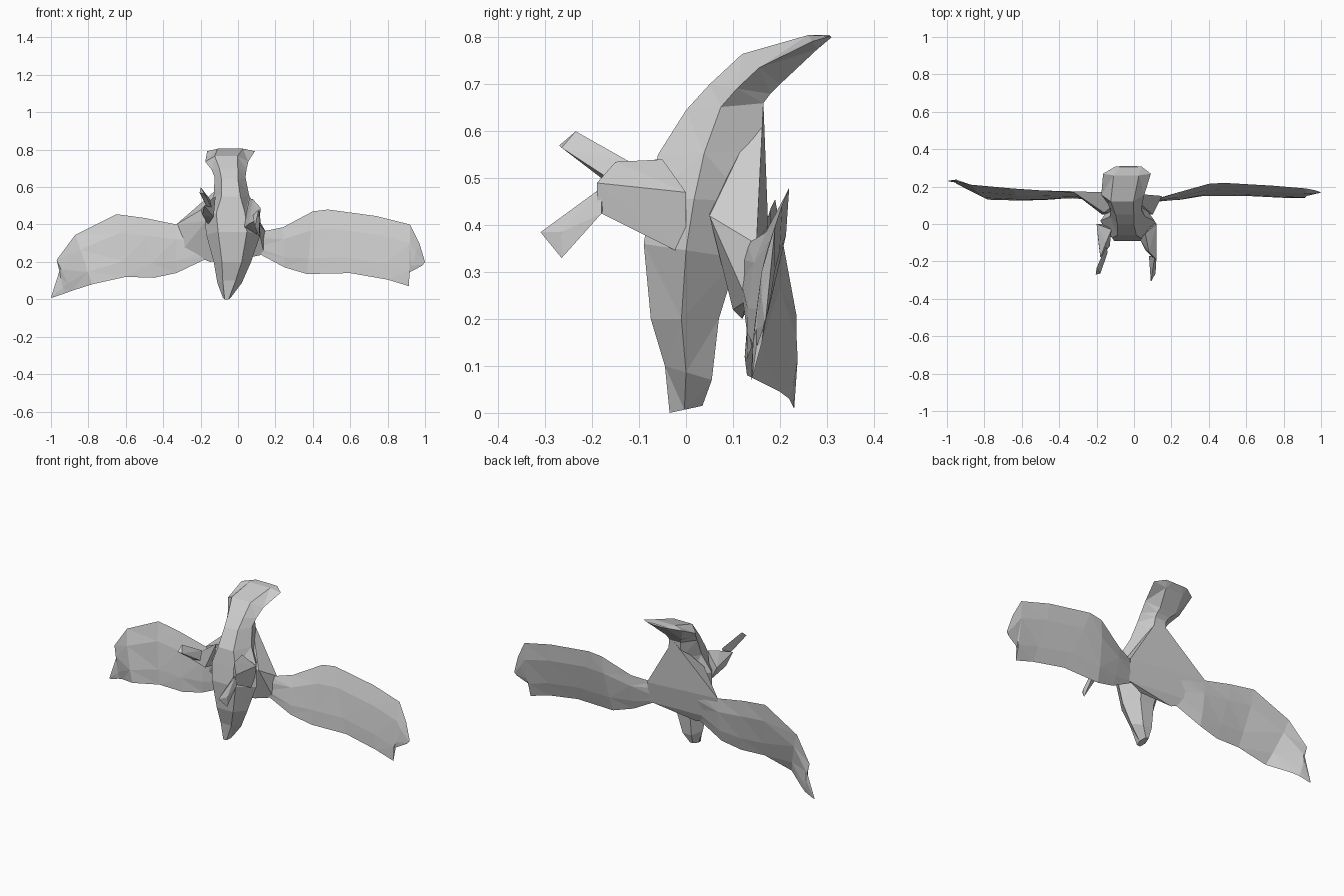
import bpy
import bmesh
from mathutils import Vector

default_cube = bpy.data.objects.get("Cube")
if default_cube:
    bpy.data.objects.remove(default_cube, do_unlink=True)

# One plain grey for the whole bird
grey = bpy.data.materials.new("plain grey")
grey.use_nodes = True
grey.diffuse_color = (.6, .6, .6, 1)
grey.node_tree.nodes["Principled BSDF"].inputs["Base Color"].default_value = (.6, .6, .6, 1)


def finish(name, bm):
    """Turn a bmesh into a flat-shaded object."""
    bmesh.ops.triangulate(bm, faces=bm.faces[:])
    bmesh.ops.recalc_face_normals(bm, faces=bm.faces[:])
    mesh = bpy.data.meshes.new(name)
    bm.to_mesh(mesh)
    bm.free()
    mesh.materials.append(grey)
    obj = bpy.data.objects.new(name, mesh)
    bpy.context.scene.collection.objects.link(obj)
    return obj


def loft(name, rings):
    """Skin a list of rings of points and cap both ends."""
    bm = bmesh.new()
    loops = [[bm.verts.new(point) for point in ring] for ring in rings]
    count = len(loops[0])
    for lower, upper in zip(loops, loops[1:]):
        for i in range(count):
            j = (i + 1) % count
            bm.faces.new((lower[i], lower[j], upper[j], upper[i]))
    bm.faces.new(loops[0][::-1])
    bm.faces.new(loops[-1])
    return finish(name, bm)


def hull(name, points):
    """Faceted solid stretched around a few corner points."""
    bm = bmesh.new()
    for point in points:
        bm.verts.new(point)
    result = bmesh.ops.convex_hull(bm, input=bm.verts[:])
    loose = [v for v in result["geom_interior"] if isinstance(v, bmesh.types.BMVert)]
    bmesh.ops.delete(bm, geom=loose, context="VERTS")
    return finish(name, bm)


def body_ring(front, back, left, right):
    """Six-sided section between a front and a back (y, z) point."""
    front, back = Vector(front), Vector(back)
    ring = []
    for across, depth in ((.22, 0), (.75, 0), (1, .45), (.72, 1), (.28, 1), (0, .45)):
        y, z = front.lerp(back, depth)
        ring.append((left + (right - left) * across, y, z))
    return ring


def wing_ring(top, bottom):
    """Thin section between the leading and trailing edge of a wing."""
    top, bottom = Vector(top), Vector(bottom)
    bulge = Vector((0, min(.014, (top - bottom).length * .06), 0))
    upper, lower = top.lerp(bottom, .3), top.lerp(bottom, .75)
    return [top, upper - bulge, lower - bulge * .7, bottom,
            lower + bulge * .7, upper + bulge]


# Head, trunk and raised tail: front point, back point, x range
loft("body_and_tail", [body_ring(*section) for section in (
    ((-.035, 0), (.035, .015), -.08, -.04),
    ((-.045, .1), (.055, .07), -.11, .02),
    ((-.075, .2), (.07, .2), -.13, .07),
    ((-.09, .36), (.11, .33), -.17, .12),
    ((-.075, .46), (.13, .45), -.18, .11),
    ((-.06, .55), (.16, .56), -.13, .06),
    ((0, .645), (.165, .66), -.125, .04),
    ((.05, .7), (.18, .68), -.14, .045),
    ((.12, .765), (.2, .7), -.175, .055),
    ((.26, .805), (.28, .775), -.165, .09),
    ((.305, .805), (.31, .8), -.1, .04),
)])

# Wings: leading edge point, trailing edge point
wings = {
    "left_wing": (
        ((.12, .13, .36), (.1, .12, .25)),
        ((.24, .17, .385), (.25, .13, .17)),
        ((.4, .215, .47), (.37, .15, .135)),
        ((.48, .22, .48), (.6, .15, .14)),
        ((.74, .205, .445), (.8, .14, .105)),
        ((.92, .19, .4), (.915, .14, .07)),
        ((.97, .18, .3), (.91, .15, .14)),
        ((1, .17, .2), (.985, .165, .18)),
    ),
    "right_wing": (
        ((-.18, .16, .4), (-.12, .12, .24)),
        ((-.33, .17, .4), (-.33, .14, .14)),
        ((-.5, .18, .435), (-.45, .13, .115)),
        ((-.65, .19, .455), (-.6, .125, .12)),
        ((-.87, .21, .345), (-.78, .13, .08)),
        ((-.97, .235, .21), (-.89, .2, .045)),
        ((-.955, .235, .15), (-.93, .22, .03)),
        ((-1, .23, .01), (-.99, .23, .01)),
    ),
}
for name, stations in wings.items():
    loft(name, [wing_ring(*station) for station in stations])

# Shoulders: flat back panel joining the tail and both wing roots
hull("shoulders", (
    (-.03, .165, .66), (-.33, .175, .4), (-.3, .15, .26), (-.15, .12, .2),
    (.15, .15, .36), (.14, .13, .24), (.04, .1, .22),
    (-.17, .05, .42), (.1, .05, .42), (-.16, .06, .5)))

# Thighs and feet, each leg in its own pose
hull("left_thigh", (
    (.1, 0, .335), (.06, -.05, .54), (.08, -.15, .535), (.12, -.19, .49),
    (.11, -.19, .43), (.06, -.14, .405), (.03, -.08, .38), (.12, 0, .47)))
hull("left_foot", (
    (.11, -.18, .48), (.12, -.18, .425), (.08, -.17, .45),
    (.09, -.31, .385), (.115, -.265, .33), (.115, -.265, .385)))
hull("right_thigh", (
    (-.16, 0, .4), (-.15, -.1, .53), (-.18, -.18, .5), (-.19, -.1, .45),
    (-.13, -.12, .44), (-.12, -.03, .55), (-.2, 0, .48)))
hull("right_foot", (
    (-.2, -.235, .6), (-.205, -.27, .57), (-.18, -.265, .565),
    (-.15, -.12, .535), (-.17, -.18, .5), (-.14, -.15, .49)))
